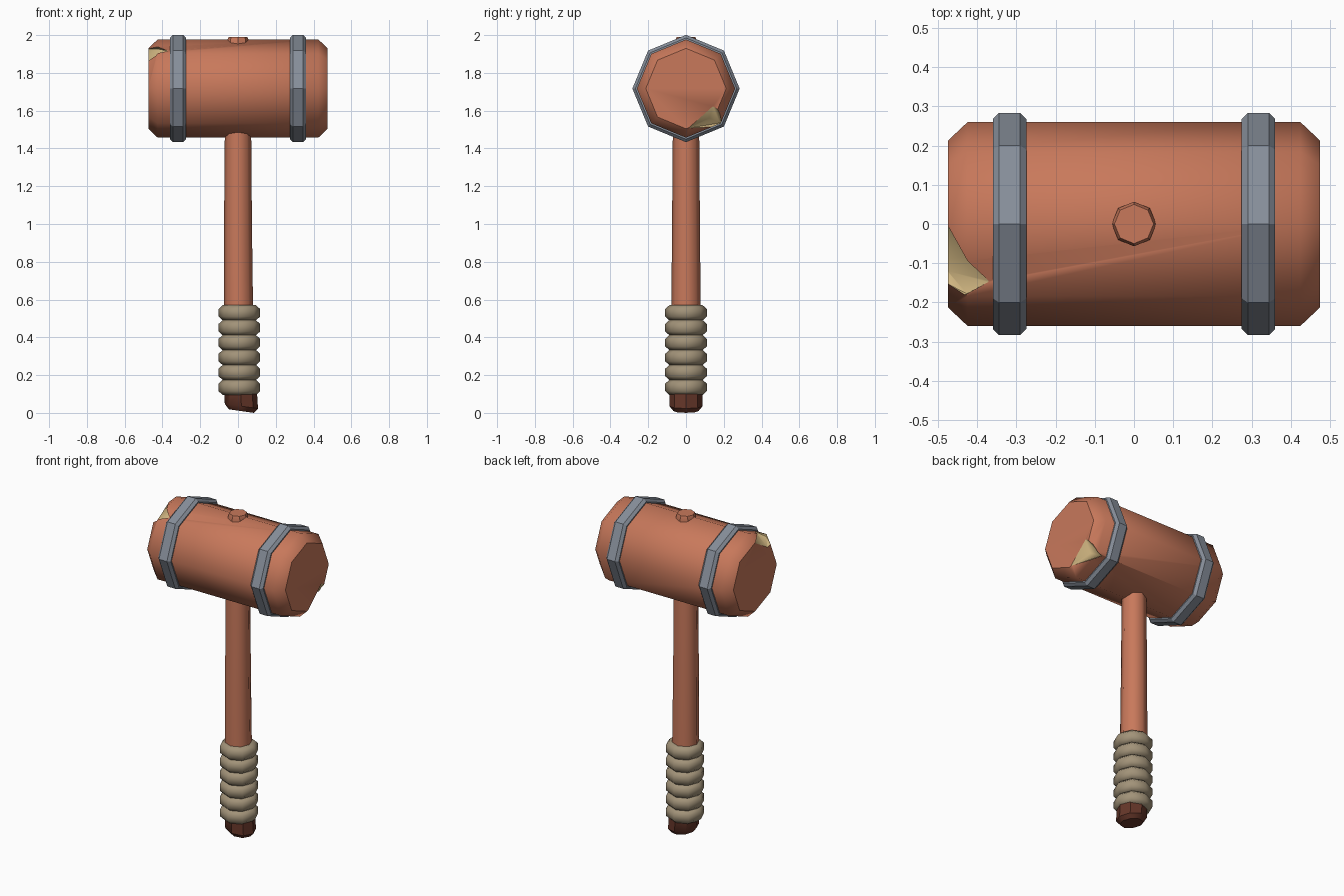
import bpy, bmesh, math
from mathutils import Vector, Matrix

if "Cube" in bpy.data.objects:
    bpy.data.objects.remove(bpy.data.objects["Cube"])


def material(name, rgb):
    m = bpy.data.materials.new(name)
    m.diffuse_color = (*rgb, 1)
    m.use_nodes = True
    m.node_tree.nodes["Principled BSDF"].inputs["Base Color"].default_value = m.diffuse_color
    return m


WOOD = material("red_wood", (0.58, 0.19, 0.105))
RAW = material("pale_raw_wood", (0.69, 0.51, 0.24))
IRON = material("grey_iron", (0.24, 0.27, 0.32))
ROPE = material("rope", (0.36, 0.29, 0.19))
DARK = material("dark_wood", (0.13, 0.037, 0.022))
HEAD_Z = 1.717


def make(name, bm, mats, angle=None, matrix=Matrix()):
    bmesh.ops.recalc_face_normals(bm, faces=bm.faces)
    me = bpy.data.meshes.new(name)
    bm.to_mesh(me)
    bm.free()
    me.transform(matrix)
    for m in mats:
        me.materials.append(m)
    ob = bpy.data.objects.new(name, me)
    bpy.context.collection.objects.link(ob)
    if angle:
        smooth(ob, angle)
    return ob


def smooth(ob, angle):
    bpy.ops.object.select_all(action='DESELECT')
    ob.select_set(True)
    bpy.context.view_layer.objects.active = ob
    bpy.ops.object.shade_smooth_by_angle(angle=math.radians(angle))


def lathe(name, profile, mat, angle=None, matrix=Matrix(), closed=False):
    """Eight-sided turned part; profile holds (radius, height[, x offset])."""
    bm = bmesh.new()
    rings = []
    for r, z, *dx in profile:
        x0 = dx[0] if dx else 0
        rings.append([bm.verts.new((x0 + r * math.cos(i * math.pi / 4),
                                    r * math.sin(i * math.pi / 4), z)) for i in range(8)])
    pairs = list(zip(rings, rings[1:]))
    if closed:
        pairs.append((rings[-1], rings[0]))
    else:
        bm.faces.new(rings[0])
        bm.faces.new(rings[-1])
    for a, b in pairs:
        for i in range(8):
            j = (i + 1) % 8
            bm.faces.new((a[i], a[j], b[j], b[i]))
    return make(name, bm, [mat], angle, matrix)


# Lathe axis laid along x at head height
ACROSS = Matrix.Translation((0, 0, HEAD_Z)) @ Matrix.Rotation(math.pi / 2, 4, 'Y')

# Head with chamfered ends
head = lathe("head", [(0.213, -0.475), (0.26, -0.425), (0.26, 0.425), (0.213, 0.475)],
             WOOD, None, ACROSS)
head.data.materials.append(RAW)


# Chips knocked out of both end rims
def chip(points, out):
    bm = bmesh.new()
    for p in points:
        bm.verts.new(p)
        bm.verts.new(Vector(p) + Vector(out))
    res = bmesh.ops.convex_hull(bm, input=bm.verts)
    loose = {v for v in res["geom_interior"] if isinstance(v, bmesh.types.BMVert)}
    bmesh.ops.delete(bm, geom=list(loose), context='VERTS')
    for f in bm.faces:
        f.material_index = 1
    cutter = make("chip_cutter", bm, [WOOD, RAW])
    cutter.hide_render = True
    mod = head.modifiers.new("chip", 'BOOLEAN')
    mod.operation = 'DIFFERENCE'
    mod.solver = 'EXACT'
    mod.object = cutter
    bpy.context.view_layer.objects.active = head
    bpy.ops.object.modifier_apply(modifier=mod.name)
    bpy.data.objects.remove(cutter)


chip([(-0.477, 0.0, 1.927), (-0.477, -0.12, 1.855), (-0.412, -0.087, 1.925),
      (-0.37, -0.147, 1.917), (-0.427, -0.178, 1.888), (-0.477, -0.152, 1.863)],
     (-0.12, -0.07, 0.12))
chip([(0.477, 0.01, 1.507), (0.477, 0.142, 1.625), (0.425, 0.125, 1.56),
      (0.385, 0.18, 1.535), (0.477, 0.18, 1.6)],
     (0.12, 0.07, -0.12))
smooth(head, 46)

# Iron bands, mirrored left and right
for side, label in ((-1, "left"), (1, "right")):
    band = [(0.25, -0.043), (0.268, -0.043), (0.284, -0.027),
            (0.284, 0.027), (0.268, 0.043), (0.25, 0.043)]
    lathe(label + "_band", band, IRON, 25,
          Matrix.Translation((side * 0.3175, 0, 0)) @ ACROSS, True)

# Handle shaft, with its end poking through the top of the head
lathe("handle", [(0.075, 0.06, 0.008), (0.077, 0.6, 0.002), (0.074, 0.98),
                 (0.070, 1.46), (0.058, 1.9)], WOOD, 46)
lathe("handle_tip", [(0.057, 1.9), (0.057, 1.972), (0.05, 1.99)], WOOD, 30)

# Rope grip: a stack of six rounded coils
pitch = 0.079
for i in range(6):
    z = 0.135 + i * pitch
    coil = [(0.06, z - 0.04), (0.088, z - 0.04), (0.110, z - 0.02),
            (0.110, z + 0.02), (0.088, z + 0.04), (0.06, z + 0.04)]
    lathe(f"grip_coil_{i + 1}", [(r, h, 0.007) for r, h in coil], ROPE, 46)

# Pommel with a slightly slanted foot
pommel = lathe("pommel", [(0.066, 0.012, 0.018), (0.088, 0.038, 0.018), (0.086, 0.115, 0.014)],
               DARK, 40)
for v in pommel.data.vertices:
    if v.co.z < 0.05:
        v.co.z -= 0.14 * v.co.x
